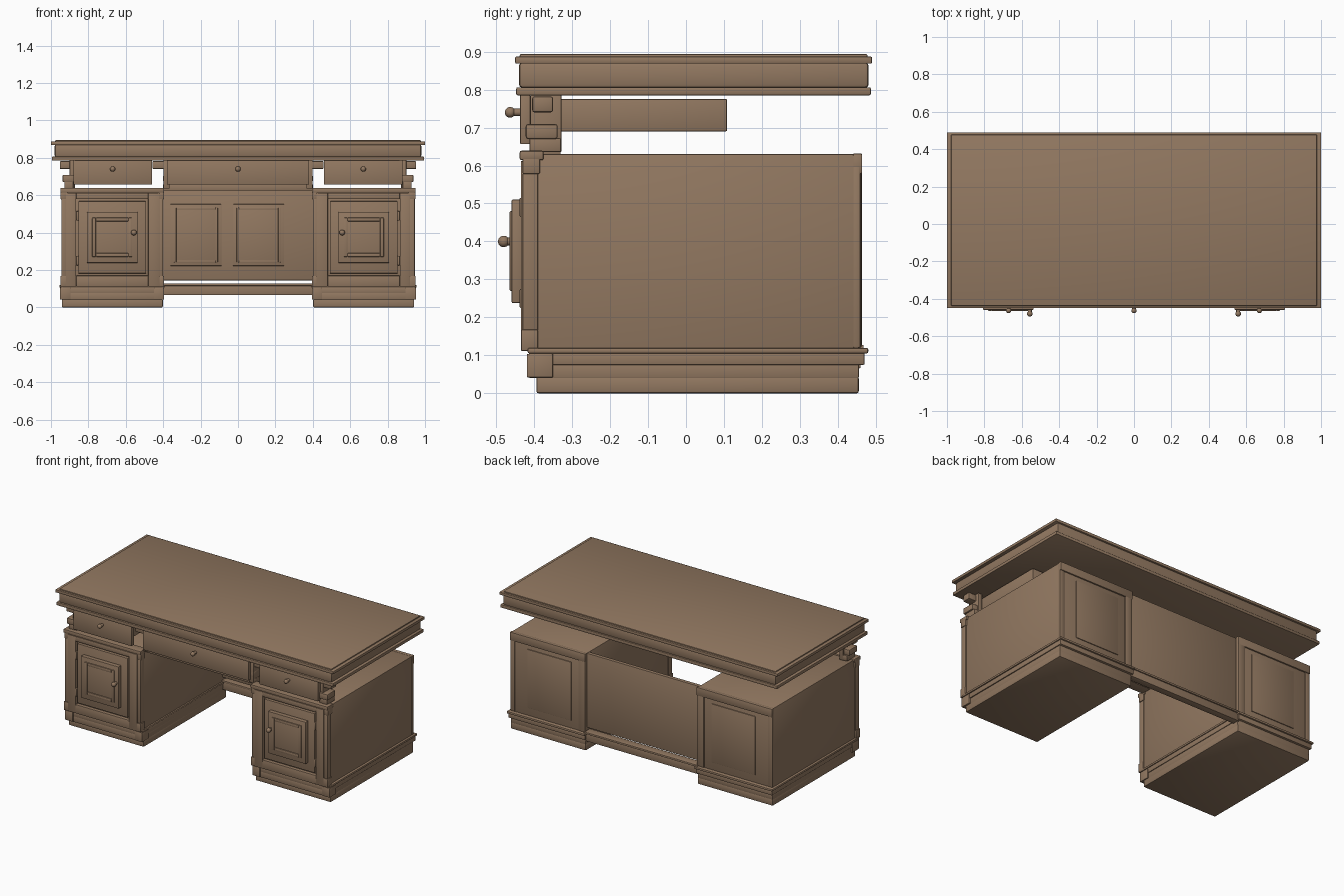
import bpy, bmesh, math
from mathutils import Vector, Matrix

if "Cube" in bpy.data.objects:
    bpy.data.objects.remove(bpy.data.objects["Cube"])

wood = bpy.data.materials.new("brown_wood")
wood.diffuse_color = (0.29, 0.19, 0.12, 1)
wood.use_nodes = True
wood.node_tree.nodes["Principled BSDF"].inputs["Base Color"].default_value = wood.diffuse_color


def finish(bm, name):
    me = bpy.data.meshes.new(name)
    bm.to_mesh(me)
    bm.free()
    me.materials.append(wood)
    ob = bpy.data.objects.new(name, me)
    bpy.context.collection.objects.link(ob)
    bpy.ops.object.select_all(action='DESELECT')
    bpy.context.view_layer.objects.active = ob
    ob.select_set(True)
    bpy.ops.object.shade_smooth_by_angle(angle=math.radians(35))
    return ob


def add_box(bm, x0, x1, y0, y1, z0, z1, bevel=0.003):
    part = bmesh.new()
    size = Vector((abs(x1 - x0), y1 - y0, z1 - z0))
    mid = Vector(((x0 + x1) / 2, (y0 + y1) / 2, (z0 + z1) / 2))
    bmesh.ops.create_cube(part, size=1, matrix=Matrix.Translation(mid) @ Matrix.Diagonal((*size, 1)))
    if bevel:
        bmesh.ops.bevel(part, geom=part.edges[:], offset=min(bevel, min(size) * 0.4),
                        segments=2, profile=0.5, affect='EDGES')
    tmp = bpy.data.meshes.new("tmp")
    part.to_mesh(tmp)
    part.free()
    bm.from_mesh(tmp)
    bpy.data.meshes.remove(tmp)


def box(name, *dims, bevel=0.003):
    bm = bmesh.new()
    add_box(bm, *dims, bevel=bevel)
    return finish(bm, name)


def frame(name, x0, x1, y0, y1, z0, z1, w, bevel=0.003):
    """Rectangular frame facing front or back: two stiles and two rails."""
    x0, x1 = min(x0, x1), max(x0, x1)
    bm = bmesh.new()
    add_box(bm, x0, x0 + w, y0, y1, z0, z1, bevel)
    add_box(bm, x1 - w, x1, y0, y1, z0, z1, bevel)
    add_box(bm, x0 + w, x1 - w, y0, y1, z0, z0 + w, bevel)
    add_box(bm, x0 + w, x1 - w, y0, y1, z1 - w, z1, bevel)
    return finish(bm, name)


def knob(name, x, y, z, r, stem_y):
    bm = bmesh.new()
    bmesh.ops.create_uvsphere(bm, u_segments=20, v_segments=12, radius=r,
                              matrix=Matrix.Translation((x, y, z)))
    bmesh.ops.create_cone(bm, cap_ends=True, segments=16, radius1=r * .7, radius2=r * .7,
                          depth=stem_y - y, matrix=Matrix.Translation((x, (y + stem_y) / 2, z))
                          @ Matrix.Rotation(math.pi / 2, 4, 'X'))
    return finish(bm, name)


# tabletop: stacked mouldings
box("top_lower_moulding", -.995, .995, -.447, .487, .785, .806, bevel=.004)
box("top_apron", -.98, .98, -.44, .481, .804, .872, bevel=.01)
box("top_lip", -1, 1, -.45, .49, .868, .887, bevel=.004)
box("top_surface", -.978, .978, -.438, .478, .88, .894, bevel=.005)

# centre drawer, its box and rail
box("centre_drawer_front", -.38, .38, -.437, -.41, .656, .786)
box("centre_drawer_box", -.36, .36, -.412, .108, .69, .775)
box("centre_drawer_rail", -.40, .40, -.40, -.33, .625, .66)
knob("centre_drawer_knob", 0, -.463, .74, .014, -.435)

# modesty panel between the pedestals with two framed fields, and stretcher
box("modesty_panel", -.41, .41, .415, .44, .145, .628)
for x in (-.225, .11):
    box("modesty_field", x - .137, x + .137, .407, .417, .222, .552)
    frame("modesty_field_moulding", x - .117, x + .117, .399, .41, .24, .535, .012)
box("stretcher", -.41, .41, .415, .46, .066, .122)
box("stretcher_cap", -.41, .41, .41, .468, .115, .128)

for s, side in ((-1, "left"), (1, "right")):
    def sbox(name, x0, x1, *rest, bevel=.003):
        return box(f"{side}_{name}", *sorted((s * x0, s * x1)), *rest, bevel=bevel)

    # pedestal body and stepped base
    sbox("pedestal_body", .402, .94, -.413, .455, .10, .63, bevel=.004)
    sbox("plinth", .402, .942, -.394, .455, 0, .045, bevel=.006)
    sbox("base_step", .402, .942, -.413, .455, .04, .08)
    sbox("base_moulding", .398, .948, -.413, .47, .075, .108)
    sbox("base_cap", .393, .955, -.417, .48, .105, .12, bevel=.005)
    for x0, x1 in ((.396, .45), (.895, .952)):
        sbox("base_corner_block", x0, x1, -.419, -.35, .042, .104)

    # pedestal front: face frame, pilasters and cornice
    for x0, x1 in ((.42, .48), (.865, .92)):
        sbox("front_stile", x0, x1, -.435, -.40, .112, .612)
    sbox("front_bottom_rail", .48, .865, -.435, -.40, .112, .17)
    sbox("front_top_rail", .48, .865, -.435, -.40, .58, .612)
    for x0, x1 in ((.40, .424), (.916, .945)):
        sbox("pilaster", x0, x1, -.43, -.39, .165, .58)
        sbox("pilaster_foot", x0 - .004, x1 + .004, -.434, -.39, .112, .168)
        sbox("pilaster_head", x0 - .004, x1 + .004, -.43, -.385, .578, .62)
    sbox("cornice", .395, .95, -.438, -.375, .614, .639, bevel=.005)

    # door with nested raised mouldings
    c = s * .6725
    box(side + "_door", c - .181, c + .181, -.432, -.405, .182, .568)
    box(side + "_door_panel", c - .135, c + .135, -.459, -.43, .238, .51)
    frame(side + "_door_moulding", c - .107, c + .107, -.465, -.455, .27, .48, .02, bevel=.004)
    knob(side + "_door_knob", s * .557, -.48, .40, .015, -.455)
    for z in (.25, .49):
        sbox("hinge", .853, .865, -.438, -.42, z - .025, z + .025)

    # pedestal back: pilaster, top rail and framed panel
    sbox("back_inner_pilaster", .40, .452, .44, .463, .12, .63, bevel=.006)
    sbox("back_outer_pilaster", .91, .943, .44, .459, .12, .60, bevel=.004)
    sbox("back_top_rail", .40, .943, .44, .464, .578, .632, bevel=.004)
    sbox("back_field", .505, .82, .45, .46, .17, .55)

    # side drawer and its box
    sbox("drawer_front", .46, .88, -.437, -.41, .656, .786)
    sbox("drawer_box", .485, .855, -.412, .108, .69, .775)
    knob(side + "_drawer_knob", s * .67, -.463, .74, .014, -.435)

    # corbel supports between pedestals and tabletop
    sbox("outer_post", .872, .90, -.41, -.328, .635, .787)
    sbox("outer_upper_corbel", .872, .953, -.405, -.35, .74, .782, bevel=.006)
    sbox("outer_lower_corbel", .872, .938, -.422, -.338, .67, .709, bevel=.006)
    sbox("outer_neck", .88, .928, -.412, -.33, .636, .672)
    sbox("inner_post", .365, .398, -.41, -.328, .635, .787)
    sbox("inner_upper_corbel", .365, .458, -.405, -.35, .74, .782, bevel=.006)
    sbox("inner_lower_corbel", .36, .40, -.41, -.338, .67, .709, bevel=.006)
